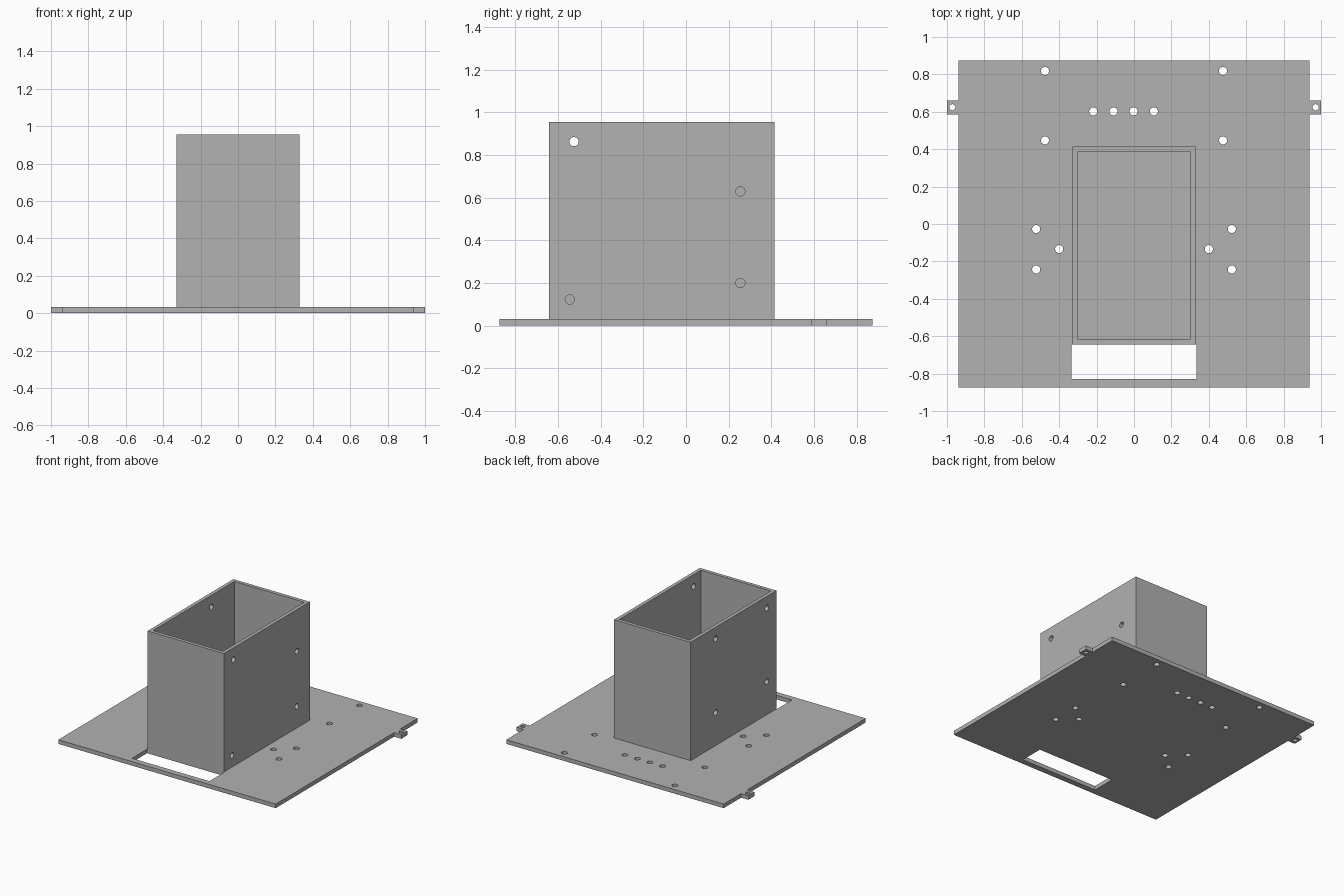
import bpy
import bmesh
from mathutils import Matrix, Vector

if "Cube" in bpy.data.objects:
    bpy.data.objects.remove(bpy.data.objects["Cube"], do_unlink=True)

grey = bpy.data.materials.new("plain grey")
grey.use_nodes = True
colour = (0.445, 0.445, 0.445, 1)
grey.diffuse_color = colour
grey.node_tree.nodes["Principled BSDF"].inputs["Base Color"].default_value = colour

THICK = 0.032
TOP = 0.955
HOLE = 0.0215


def finish(name, bm):
    bmesh.ops.recalc_face_normals(bm, faces=bm.faces)
    mesh = bpy.data.meshes.new(name)
    bm.to_mesh(mesh)
    bm.free()
    obj = bpy.data.objects.new(name, mesh)
    bpy.context.collection.objects.link(obj)
    mesh.materials.append(grey)
    return obj


def add_box(bm, low, high):
    low, high = Vector(low), Vector(high)
    matrix = Matrix.Translation((low + high) / 2) @ Matrix.Diagonal((*(high - low), 1))
    bmesh.ops.create_cube(bm, size=1, matrix=matrix)


def add_drill(bm, centre, radius, axis="Z", depth=0.2):
    turn = Matrix.Rotation(1.5707963, 4, "Y") if axis == "X" else Matrix.Identity(4)
    bmesh.ops.create_cone(bm, cap_ends=True, segments=32, radius1=radius, radius2=radius,
                          depth=depth, matrix=Matrix.Translation(centre) @ turn)


def cut(obj, name, bm):
    cutter = finish(name, bm)
    cutter.hide_render = True
    cutter.hide_set(True)
    cutter.display_type = "WIRE"
    mod = obj.modifiers.new(name, "BOOLEAN")
    mod.operation = "DIFFERENCE"
    mod.solver = "EXACT"
    mod.object = cutter


# Base plate outline with a mounting ear on each side
right = [(0.938, -0.875), (0.938, 0.585), (1, 0.585), (1, 0.66), (0.938, 0.66), (0.938, 0.875)]
outline = right + [(-x, y) for x, y in reversed(right)]
bm = bmesh.new()
face = bm.faces.new([bm.verts.new((x, y, 0)) for x, y in outline])
side = bmesh.ops.extrude_face_region(bm, geom=[face])["geom"]
bmesh.ops.translate(bm, vec=(0, 0, THICK),
                    verts=[v for v in side if isinstance(v, bmesh.types.BMVert)])
plate = finish("base_plate", bm)

# Plate screw holes, ear holes and front slot
bm = bmesh.new()
for sign in (-1, 1):
    for x, y in ((0.476, 0.818), (0.476, 0.447), (0.523, -0.027), (0.523, -0.243), (0.4, -0.134)):
        add_drill(bm, (sign * x, y, 0), HOLE)
    add_drill(bm, (sign * 0.971, 0.624, 0), 0.0165)
for i in range(4):
    add_drill(bm, (-0.218 + 0.108 * i, 0.602, 0), HOLE)
add_box(bm, (-0.334, -0.83, -0.1), (0.334, -0.643, 0.1))
cut(plate, "plate_cutter", bm)

# Open-topped box standing on the plate
bm = bmesh.new()
add_box(bm, (-0.33, -0.643, THICK), (0.33, 0.414, TOP))
box = finish("open_box", bm)

bm = bmesh.new()
add_box(bm, (-0.302, -0.615, -0.1), (0.302, 0.386, TOP + 0.1))
cut(box, "cavity_cutter", bm)

# Screw holes through the two side walls
bm = bmesh.new()
for y, z in ((-0.525, 0.863), (0.255, 0.63), (0.255, 0.2), (-0.545, 0.123)):
    add_drill(bm, (0.316, y, z), HOLE, "X", 0.1)
for y, z in ((-0.525, 0.863), (0.105, 0.863), (0.105, 0.29), (-0.525, 0.29)):
    add_drill(bm, (-0.316, y, z), HOLE, "X", 0.1)
cut(box, "wall_hole_cutter", bm)
